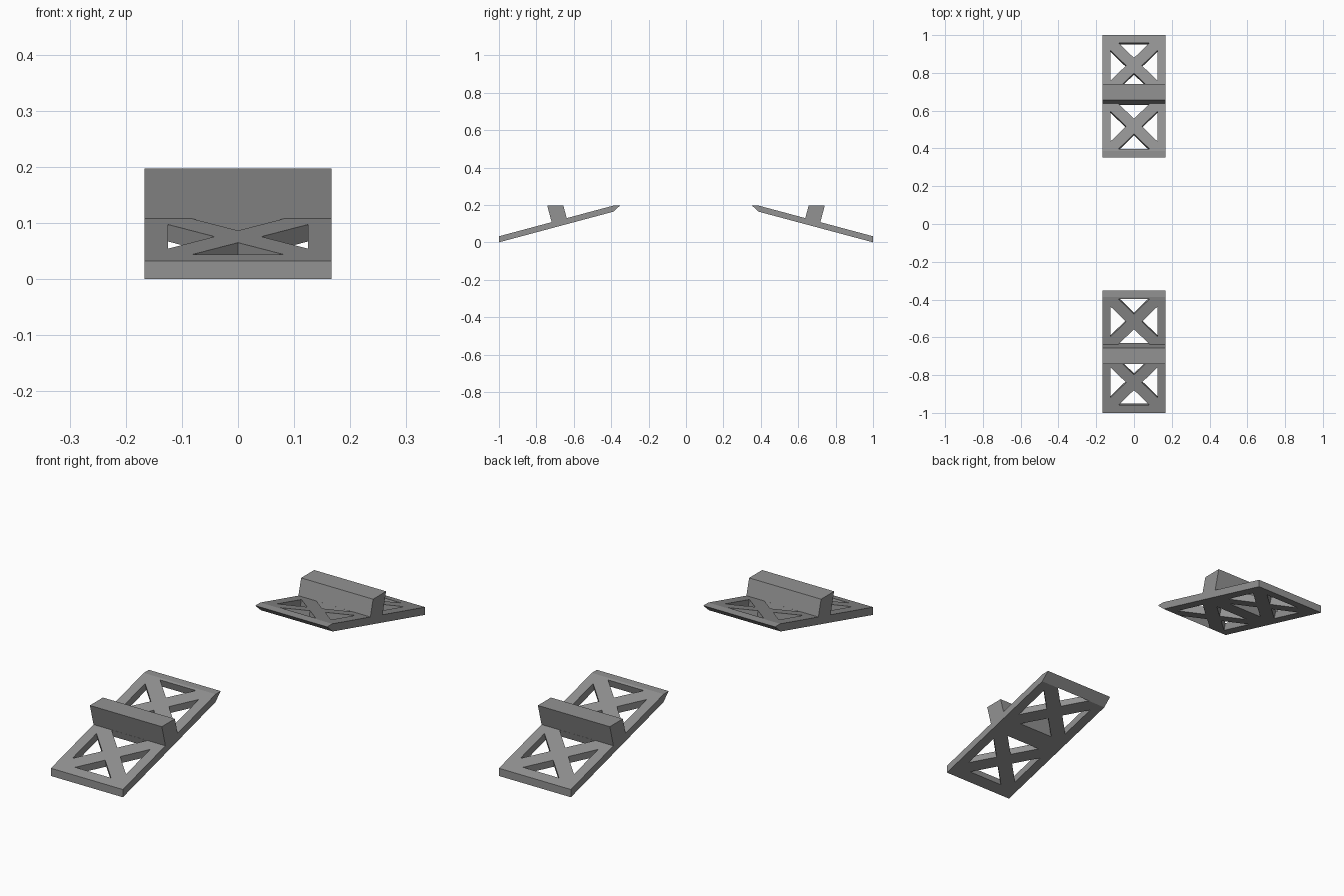
import bpy, bmesh
from math import sin, cos, radians

if "Cube" in bpy.data.objects:
    bpy.data.objects.remove(bpy.data.objects["Cube"])

A = radians(15)              # slope of each ramp
HALF_W = 1 / 6               # half width in x
TOP_Z = 0.197                # level of the flat tops
EDGE_Z = 0.0324              # height of the low outer edge
POST = (7 / 24, 9 / 24)      # rib position along the slope

# Dark grey finish
dark_grey = bpy.data.materials.new("dark_grey")
dark_grey.diffuse_color = (0.29, 0.29, 0.29, 1)
dark_grey.use_nodes = True
dark_grey.node_tree.nodes["Principled BSDF"].inputs["Base Color"].default_value = dark_grey.diffuse_color


def on_slope(s, n=0.0):
    """(y, z) at distance s up the slope and n along its normal."""
    return (1 - s * cos(A) + n * sin(A), EDGE_Z + s * sin(A) + n * cos(A))


def add_prism(bm, ring_a, ring_b):
    a = [bm.verts.new(p) for p in ring_a]
    b = [bm.verts.new(p) for p in ring_b]
    bm.faces.new(a)
    bm.faces.new(b[::-1])
    for i in range(len(a)):
        j = (i + 1) % len(a)
        bm.faces.new((a[i], b[i], b[j], a[j]))


def make_object(name, bm):
    bmesh.ops.recalc_face_normals(bm, faces=bm.faces[:])
    me = bpy.data.meshes.new(name)
    bm.to_mesh(me)
    bm.free()
    me.materials.append(dark_grey)
    ob = bpy.data.objects.new(name, me)
    bpy.context.collection.objects.link(ob)
    return ob


def make_ramp(name, k):
    # Ramp side profile with the upright rib
    post_top = [on_slope(s, (TOP_Z - EDGE_Z - s * sin(A)) / cos(A)) for s in POST]
    profile = [(1, 0), (1, EDGE_Z), on_slope(POST[0]), post_top[0], post_top[1],
               on_slope(POST[1]), on_slope((TOP_Z - EDGE_Z) / sin(A)),
               (0.352, TOP_Z), (0.389, 0.1637)]
    bm = bmesh.new()
    add_prism(bm, [(-HALF_W, k * y, z) for y, z in profile],
              [(HALF_W, k * y, z) for y, z in profile])
    ramp = make_object(name, bm)

    # Four triangular openings per panel, leaving an X brace
    base, half, apex = 0.1246, 0.083, 0.0417
    bm = bmesh.new()
    for centre in (1 / 6, 1 / 2):
        for dx, ds in ((1, 0), (-1, 0), (0, 1), (0, -1)):
            tri = [(u * dx + v * ds, u * ds + v * dx)
                   for u, v in ((base, half), (base, -half), (apex, 0))]
            rings = []
            for n in (-0.07, 0.04):
                pts = [(x, on_slope(centre + s, n)) for x, s in tri]
                rings.append([(x, k * p[0], p[1]) for x, p in pts])
            add_prism(bm, *rings)
    cutter = make_object(name + "_openings", bm)
    cutter.hide_render = True

    mod = ramp.modifiers.new("openings", 'BOOLEAN')
    mod.operation = 'DIFFERENCE'
    mod.solver = 'EXACT'
    mod.object = cutter
    bpy.context.view_layer.objects.active = ramp
    bpy.ops.object.modifier_apply(modifier=mod.name)
    bpy.data.objects.remove(cutter)


make_ramp("front_ramp", -1)
make_ramp("back_ramp", 1)
